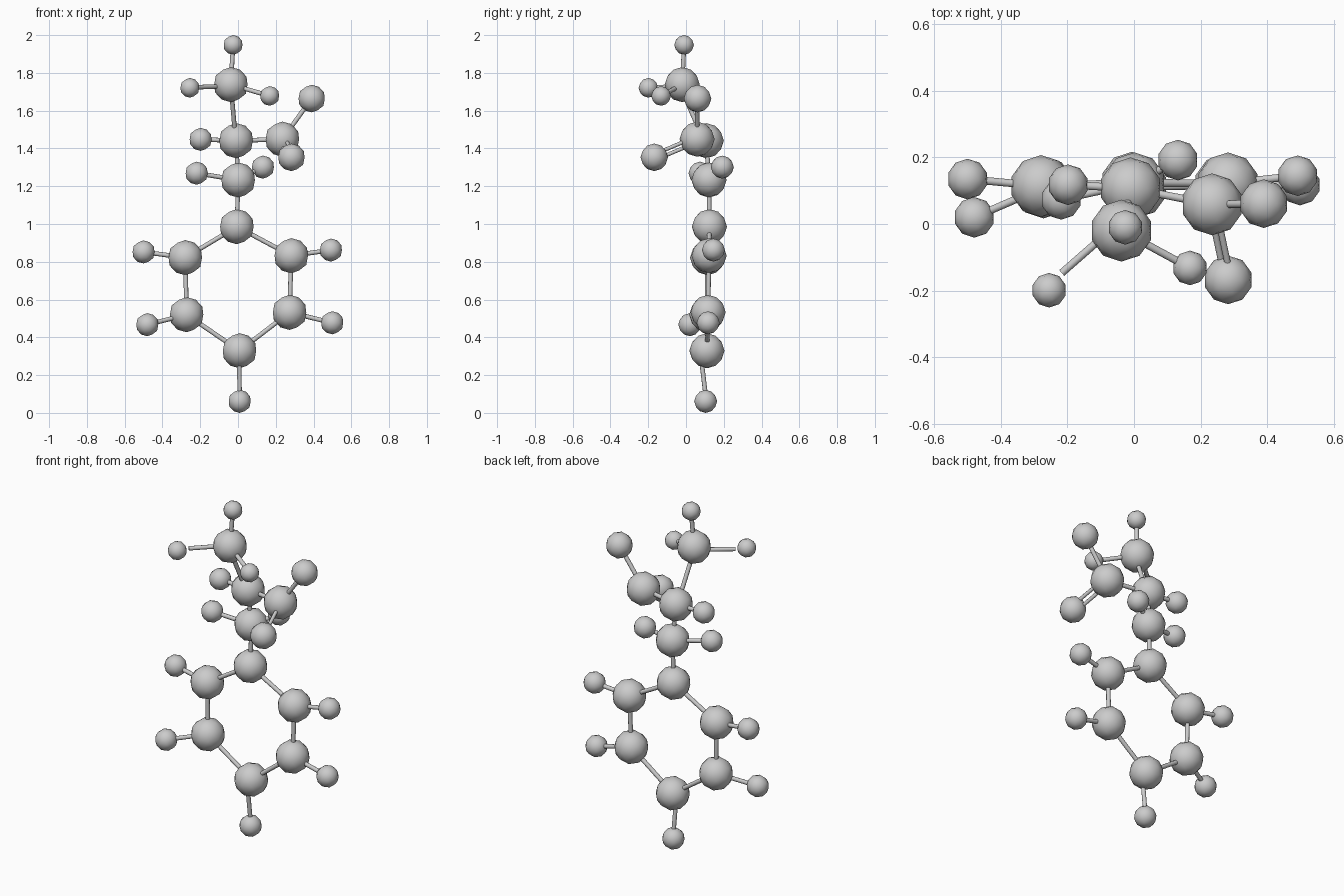
import bpy
from mathutils import Vector

if "Cube" in bpy.data.objects:
    bpy.data.objects.remove(bpy.data.objects["Cube"])

grey = bpy.data.materials.new("light_grey")
grey.diffuse_color = (0.6, 0.6, 0.6, 1)
grey.use_nodes = True
grey.node_tree.nodes["Principled BSDF"].inputs["Base Color"].default_value = grey.diffuse_color

# Ball sizes
LARGE, MEDIUM, SMALL, TINY = 0.093, 0.073, 0.061, 0.052
ROD = 0.012

# Balls: centre and radius
BALLS = {
    "ring_top": ((-0.006, 0.124, 0.986), LARGE),
    "ring_upper_left": ((-0.279, 0.114, 0.822), LARGE),
    "ring_lower_left": ((-0.272, 0.11, 0.52), LARGE),
    "ring_bottom": ((0.008, 0.111, 0.329), LARGE),
    "ring_lower_right": ((0.273, 0.117, 0.532), LARGE),
    "ring_upper_right": ((0.282, 0.122, 0.832), LARGE),
    "tip_upper_left": ((-0.5, 0.135, 0.852), SMALL),
    "tip_lower_left": ((-0.48, 0.02, 0.467), SMALL),
    "tip_bottom": ((0.009, 0.104, 0.061), SMALL),
    "tip_lower_right": ((0.499, 0.117, 0.477), SMALL),
    "tip_upper_right": ((0.492, 0.145, 0.862), SMALL),
    "stem_lower": ((0.001, 0.122, 1.233), LARGE),
    "stem_lower_tip_left": ((-0.219, 0.074, 1.269), SMALL),
    "stem_lower_tip_right": ((0.132, 0.192, 1.301), SMALL),
    "stem_upper": ((-0.01, 0.107, 1.441), LARGE),
    "stem_upper_tip": ((-0.198, 0.118, 1.448), SMALL),
    "branch": ((0.235, 0.059, 1.449), LARGE),
    "branch_end_high": ((0.39, 0.061, 1.664), MEDIUM),
    "branch_end_low": ((0.283, -0.168, 1.353), MEDIUM),
    "crown": ((-0.038, -0.02, 1.738), LARGE),
    "crown_tip_top": ((-0.026, -0.01, 1.948), TINY),
    "crown_tip_left": ((-0.255, -0.199, 1.721), TINY),
    "crown_tip_right": ((0.168, -0.132, 1.678), TINY),
}

# Rods between pairs of balls
RODS = [
    ("ring_top", "ring_upper_left"), ("ring_upper_left", "ring_lower_left"),
    ("ring_lower_left", "ring_bottom"), ("ring_bottom", "ring_lower_right"),
    ("ring_lower_right", "ring_upper_right"), ("ring_upper_right", "ring_top"),
    ("ring_upper_left", "tip_upper_left"), ("ring_lower_left", "tip_lower_left"),
    ("ring_lower_right", "tip_lower_right"), ("ring_upper_right", "tip_upper_right"),
    ("ring_top", "stem_lower"), ("stem_lower", "stem_lower_tip_left"),
    ("stem_lower", "stem_lower_tip_right"), ("stem_lower", "stem_upper"),
    ("stem_upper", "stem_upper_tip"), ("stem_upper", "branch"),
    ("branch", "branch_end_high"),
    ("crown", "crown_tip_top"), ("crown", "crown_tip_right"),
]


def finish(name):
    ob = bpy.context.object
    ob.name = name
    ob.data.materials.append(grey)
    return ob


def ball(name, centre, radius):
    bpy.ops.mesh.primitive_ico_sphere_add(subdivisions=2, radius=radius, location=centre)
    finish(name)
    bpy.ops.object.shade_smooth()


def rod(name, a, b, radius=ROD):
    a, b = Vector(a), Vector(b)
    d = b - a
    bpy.ops.mesh.primitive_cylinder_add(
        vertices=10, radius=radius, depth=d.length, location=(a + b) / 2,
        rotation=d.to_track_quat('Z', 'Y').to_euler())
    finish(name)
    bpy.ops.object.shade_smooth_by_angle(angle=0.9)


for name, (centre, radius) in BALLS.items():
    ball(name, centre, radius)
for a, b in RODS:
    rod("rod_" + a + "_to_" + b, BALLS[a][0], BALLS[b][0])

# Rods that sit slightly off the ball centres
rod("rod_ring_bottom_to_tip_bottom", (0.006, 0.075, 0.335), (0.009, 0.108, 0.06))
rod("rod_stem_upper_to_crown", (-0.012, 0.095, 1.441), (-0.038, -0.032, 1.735))
rod("rod_crown_to_crown_tip_left", (-0.04, 0.008, 1.731), (-0.217, -0.147, 1.724))

# Twin rods to the low branch end
start, end = (Vector(BALLS[k][0]) for k in ("branch", "branch_end_low"))
for side in (-1, 1):
    off = Vector((0.010, -0.004, 0.014)) * side
    rod("twin_rod_" + ("a" if side < 0 else "b"), start + off, end + off, 0.010)
